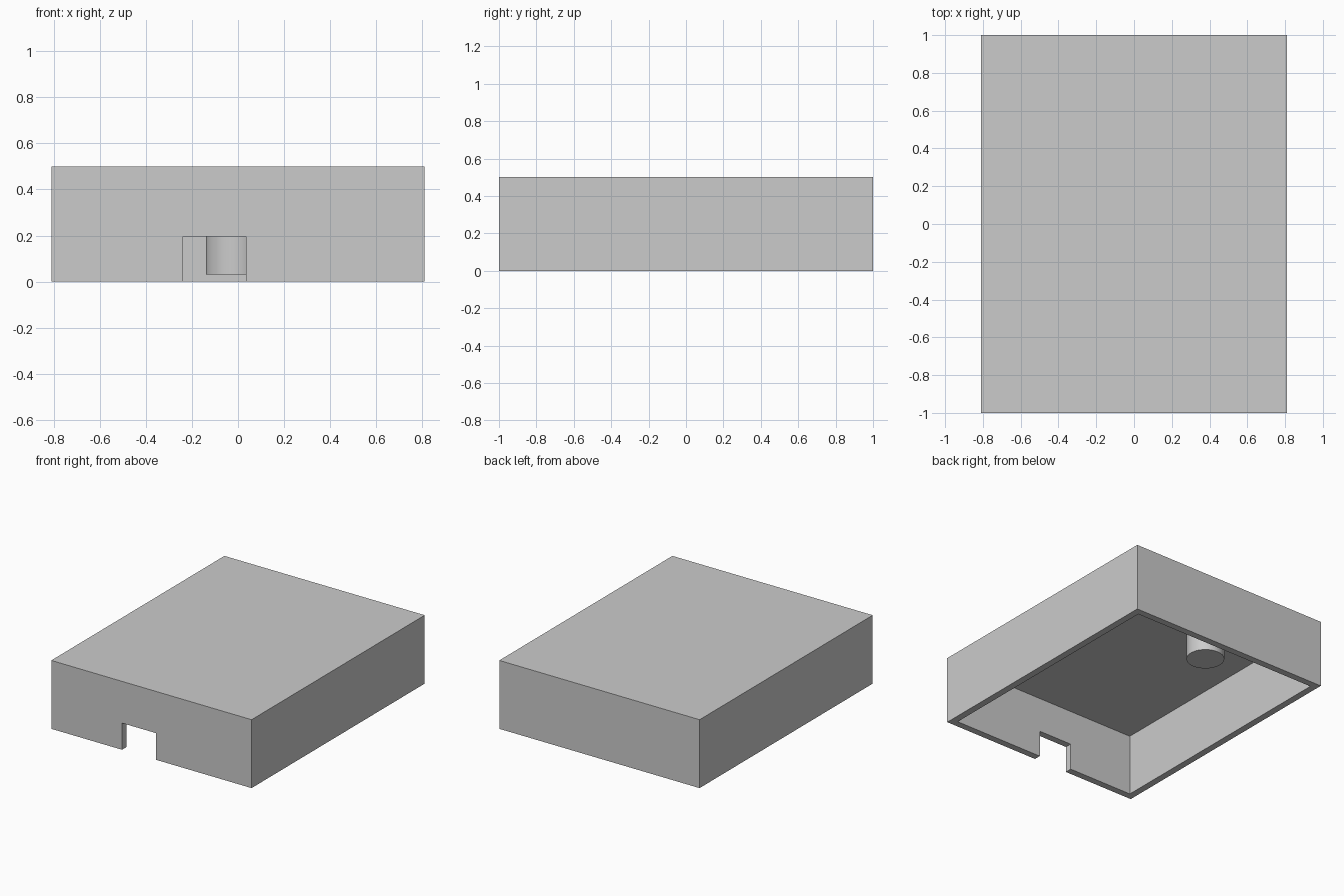
import bpy
import bmesh
from mathutils import Matrix, Vector

cube = bpy.data.objects.get("Cube")
if cube:
    bpy.data.objects.remove(cube, do_unlink=True)

GREY = (0.6, 0.6, 0.6, 1)
grey = bpy.data.materials.new("plain_grey")
grey.use_nodes = True
grey.diffuse_color = GREY
grey.node_tree.nodes["Principled BSDF"].inputs["Base Color"].default_value = GREY

HX, HY, HEIGHT, WALL = 0.81, 1.0, 0.5, 0.05


def finish(name, bm):
    mesh = bpy.data.meshes.new(name)
    bm.to_mesh(mesh)
    bm.free()
    mesh.materials.append(grey)
    obj = bpy.data.objects.new(name, mesh)
    bpy.context.collection.objects.link(obj)
    return obj


def box(name, low, high):
    low, high = Vector(low), Vector(high)
    bm = bmesh.new()
    matrix = Matrix.Translation((low + high) / 2) @ Matrix.Diagonal((*(high - low), 1))
    bmesh.ops.create_cube(bm, size=1, matrix=matrix)
    return finish(name, bm)


def cut(target, cutter):
    mod = target.modifiers.new(cutter.name, "BOOLEAN")
    mod.operation, mod.solver, mod.object = "DIFFERENCE", "EXACT", cutter
    cutter.hide_render = True
    cutter.hide_set(True)


# Open-bottomed cover with a cable notch in the front wall
shell = box("cover_shell", (-HX, -HY, 0), (HX, HY, HEIGHT))
cavity = box("cavity_cutter", (WALL - HX, WALL - HY, -0.1), (HX - WALL, HY - WALL, HEIGHT - WALL))
notch = box("notch_cutter", (-0.238, -HY - 0.1, -0.1), (0.035, -HY + 2 * WALL, 0.195))
cut(shell, cavity)
cut(shell, notch)

# Apply the cuts and remove the cutters
bpy.context.view_layer.objects.active = shell
for mod in list(shell.modifiers):
    bpy.ops.object.modifier_apply(modifier=mod.name)
for cutter in (cavity, notch):
    bpy.data.objects.remove(cutter, do_unlink=True)

# Round post hanging from the ceiling near the back
POST_LOW, POST_TOP = 0.03, HEIGHT - WALL
bm = bmesh.new()
bmesh.ops.create_cone(
    bm, cap_ends=True, segments=64, radius1=0.128, radius2=0.128,
    depth=POST_TOP - POST_LOW,
    matrix=Matrix.Translation((-0.012, 0.737, (POST_LOW + POST_TOP) / 2)))
post = finish("ceiling_post", bm)
bpy.ops.object.select_all(action="DESELECT")
post.select_set(True)
bpy.context.view_layer.objects.active = post
bpy.ops.object.shade_smooth_by_angle()
